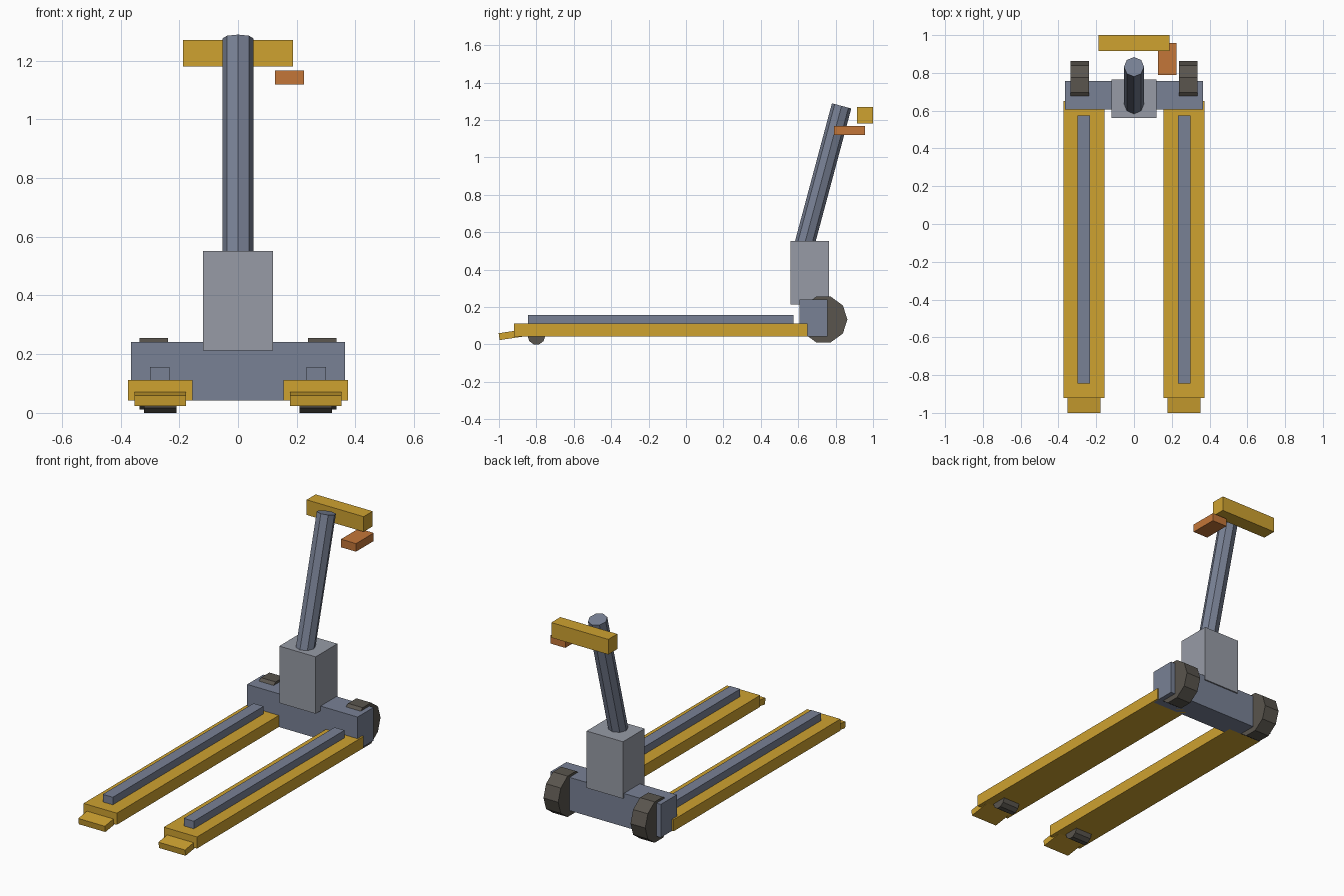
import bpy, math

if "Cube" in bpy.data.objects:
    bpy.data.objects.remove(bpy.data.objects["Cube"])

def material(name, rgb):
    m = bpy.data.materials.new(name)
    m.diffuse_color = (*rgb, 1)
    m.use_nodes = True
    m.node_tree.nodes["Principled BSDF"].inputs["Base Color"].default_value = m.diffuse_color
    return m

yellow = material("yellow_paint", (0.62, 0.36, 0.03))
slate = material("slate_steel", (0.19, 0.22, 0.30))
silver = material("cover_grey", (0.31, 0.33, 0.38))
rubber = material("rubber", (0.10, 0.09, 0.075))
orange = material("orange_grip", (0.55, 0.18, 0.04))

def box(name, x, y, z, mat, tilt=0):
    """Box from (min, max) ranges, optionally tilted about x."""
    bpy.ops.mesh.primitive_cube_add(size=1)
    o = bpy.context.object
    o.name = name
    o.location = [(a + b) / 2 for a, b in (x, y, z)]
    o.scale = [b - a for a, b in (x, y, z)]
    o.rotation_euler.x = tilt
    o.data.materials.append(mat)
    return o

def cylinder(name, sides, r, depth, loc, rot, mat):
    bpy.ops.mesh.primitive_cylinder_add(vertices=sides, radius=r, depth=depth,
                                        location=loc, rotation=rot)
    o = bpy.context.object
    o.name = name
    o.data.materials.append(mat)
    return o

# Forks, load rails, sloped tips and wheels on each side
for side, s in (("left", -1), ("right", 1)):
    def span(a, b):
        return tuple(sorted((s * a, s * b)))
    box(f"fork_{side}", span(0.155, 0.374), (-0.92, 0.65), (0.043, 0.112), yellow)
    box(f"fork_rail_{side}", span(0.234, 0.30), (-0.845, 0.575), (0.10, 0.157), slate)
    box(f"fork_tip_{side}", span(0.177, 0.352), (-1.0, -0.82), (0.036, 0.073),
        yellow, math.radians(8.5))
    cylinder(f"load_wheel_{side}", 10, 0.047, 0.11, (s * 0.265, -0.8, 0.0447),
             (0, math.pi / 2, 0), rubber)
    cylinder(f"drive_wheel_{side}", 10, 0.128, 0.097, (s * 0.287, 0.735, 0.133),
             (0, math.pi / 2, 0), rubber)

# Chassis and pump housing
box("chassis", (-0.364, 0.364), (0.606, 0.757), (0.043, 0.241), slate)
box("pump_housing", (-0.12, 0.12), (0.56, 0.765), (0.213, 0.552), silver)

# Tilted tiller shaft, running from inside the housing to its top
tilt = math.radians(15)
length = 0.82
top_y, top_z = 0.832, 1.275
cylinder("tiller_shaft", 8, 0.0535, length,
         (0, top_y - math.sin(tilt) * length / 2, top_z - math.cos(tilt) * length / 2),
         (-tilt, 0, 0), slate)

# Handle bar and release lever
box("handle_bar", (-0.188, 0.188), (0.915, 1.0), (1.18, 1.27), yellow)
box("release_lever", (0.126, 0.225), (0.79, 0.957), (1.119, 1.167), orange)
